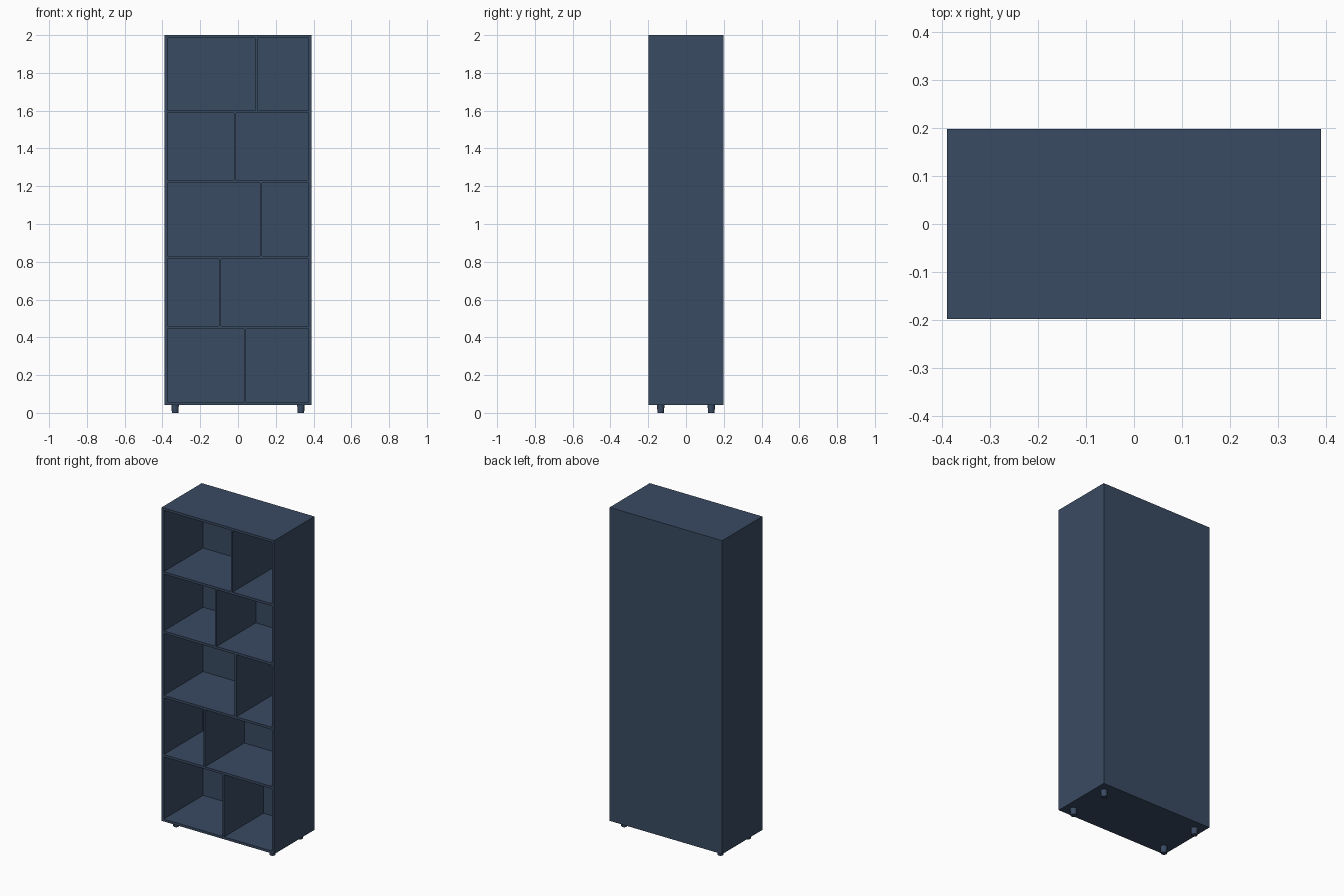
import bpy
import bmesh

if "Cube" in bpy.data.objects:
    bpy.data.objects.remove(bpy.data.objects["Cube"], do_unlink=True)

# Single painted finish
navy = bpy.data.materials.new("navy_paint")
navy.use_nodes = True
colour = (0.042, 0.07, 0.125, 1)
navy.diffuse_color = colour
navy.node_tree.nodes["Principled BSDF"].inputs["Base Color"].default_value = colour

HALF_W, HALF_D = 0.389, 0.198
BASE, TOP = 0.042, 2.0
BOARD, DIVIDER, BACK = 0.015, 0.012, 0.008
INNER = HALF_W - BOARD


def add_object(name, bm):
    mesh = bpy.data.meshes.new(name)
    bm.to_mesh(mesh)
    bm.free()
    mesh.materials.append(navy)
    obj = bpy.data.objects.new(name, mesh)
    bpy.context.collection.objects.link(obj)
    return obj


def box(name, low, high):
    bm = bmesh.new()
    bmesh.ops.create_cube(bm, size=1)
    for v in bm.verts:
        v.co = [h if c > 0 else l for c, l, h in zip(v.co, low, high)]
    return add_object(name, bm)


# Outer case
for side, s in (("right", -1), ("left", 1)):
    x = sorted((s * INNER, s * HALF_W))
    box(f"{side}_side_panel", (x[0], -HALF_D, BASE), (x[1], HALF_D, TOP))
inside_back = HALF_D - BACK
box("back_panel", (-INNER, inside_back, BASE), (INNER, HALF_D, TOP))

# Horizontal boards, from the floor board to the top board
levels = [BASE, 0.445, 0.815, 1.217, 1.587, TOP - BOARD]
names = ["bottom_board", "shelf_1", "shelf_2", "shelf_3", "shelf_4", "top_board"]
for name, z in zip(names, levels):
    box(name, (-INNER, -HALF_D, z), (INNER, inside_back, z + BOARD))

# Staggered upright dividers, one per compartment row
for i, x in enumerate([0.037, -0.095, 0.122, -0.016, 0.096]):
    box(f"divider_{i + 1}", (x - DIVIDER / 2, -HALF_D, levels[i] + BOARD),
        (x + DIVIDER / 2, inside_back, levels[i + 1]))

# Short tapered round feet
for side, x in (("right", -0.333), ("left", 0.333)):
    for end, y in (("front", -0.134), ("back", 0.134)):
        bm = bmesh.new()
        bmesh.ops.create_cone(bm, cap_ends=True, segments=24,
                              radius1=0.017, radius2=0.02, depth=BASE)
        foot = add_object(f"{end}_{side}_foot", bm)
        foot.location = (x, y, BASE / 2)
        bpy.ops.object.select_all(action="DESELECT")
        foot.select_set(True)
        bpy.context.view_layer.objects.active = foot
        bpy.ops.object.shade_smooth_by_angle()
